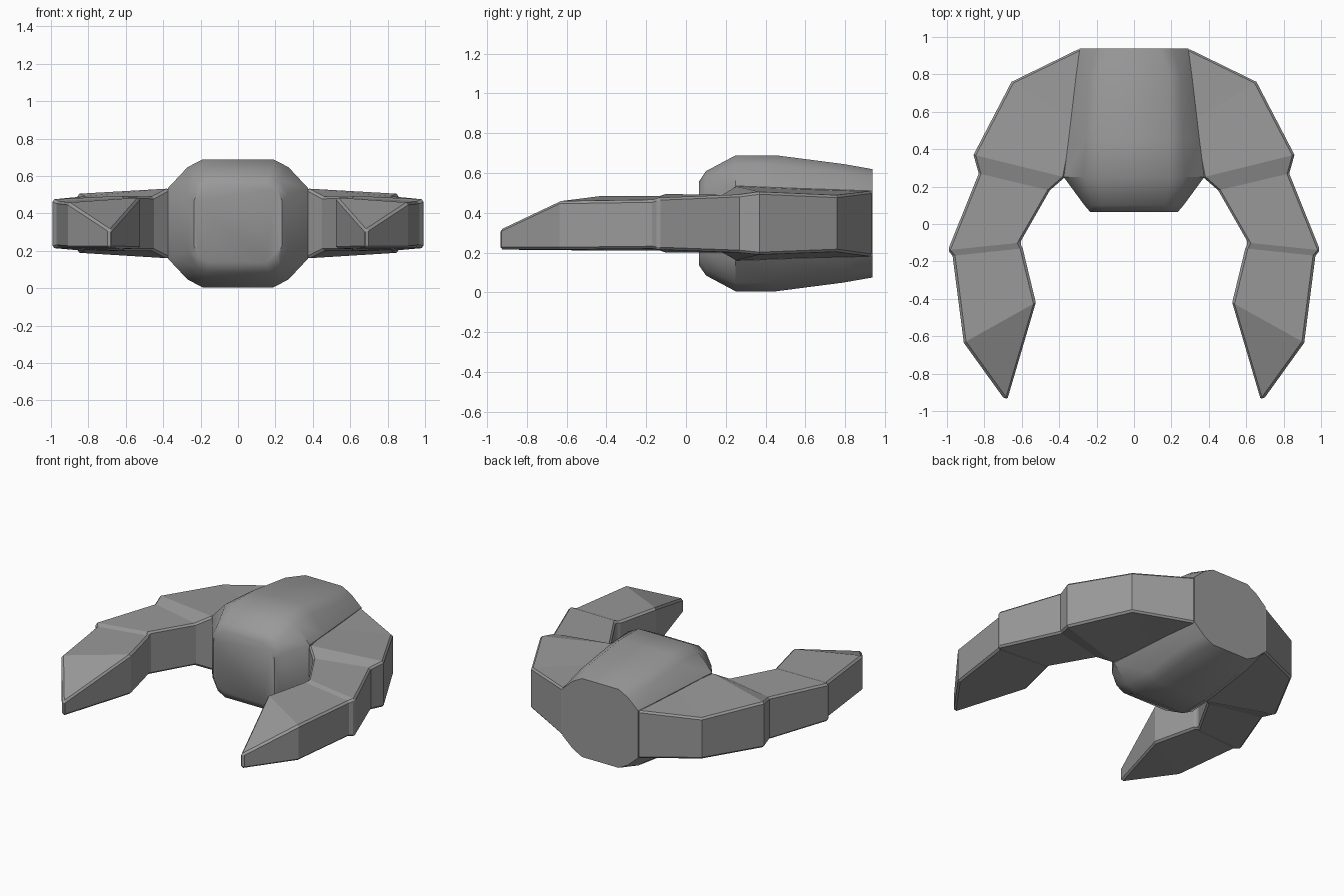
import bpy, bmesh
from math import radians

cube = bpy.data.objects.get("Cube")
if cube:
    bpy.data.objects.remove(cube, do_unlink=True)

grey = bpy.data.materials.new("hull_grey")
grey.use_nodes = True
color = (0.32, 0.32, 0.32, 1)
grey.diffuse_color = color
grey.node_tree.nodes["Principled BSDF"].inputs["Base Color"].default_value = color


def loft(name, rings):
    """Skin a row of equal-length rings and cap both ends."""
    bm = bmesh.new()
    rows = [[bm.verts.new(p) for p in ring] for ring in rings]
    n = len(rows[0])
    for a, b in zip(rows, rows[1:]):
        for i in range(n):
            j = (i + 1) % n
            bm.faces.new((a[i], a[j], b[j], b[i]))
    bm.faces.new(rows[0])
    bm.faces.new(rows[-1])
    bmesh.ops.recalc_face_normals(bm, faces=bm.faces)
    mesh = bpy.data.meshes.new(name)
    bm.to_mesh(mesh)
    bm.free()
    mesh.materials.append(grey)
    obj = bpy.data.objects.new(name, mesh)
    bpy.context.collection.objects.link(obj)
    return obj


def smooth(obj, angle):
    bpy.ops.object.select_all(action="DESELECT")
    obj.select_set(True)
    bpy.context.view_layer.objects.active = obj
    bpy.ops.object.shade_smooth_by_angle(angle=radians(angle))


# Central body: chamfered sections, symmetric in x and about its mid height
MID = 0.347


def body_ring(y, top, shoulder, corner):
    quarter = [top, shoulder, corner]
    right = quarter + [(x, -h) for x, h in reversed(quarter)]
    outline = right + [(-x, h) for x, h in reversed(right)]
    return [(x, y, MID + h) for x, h in outline]


body = loft("body", [
    body_ring(0.065, (0.15, 0.21), (0.21, 0.18), (0.235, 0.12)),
    body_ring(0.10, (0.17, 0.262), (0.225, 0.23), (0.265, 0.15)),
    body_ring(0.25, (0.19, 0.342), (0.27, 0.30), (0.375, 0.188)),
    body_ring(0.45, (0.19, 0.342), (0.26, 0.295), (0.35, 0.18)),
    body_ring(0.79, (0.19, 0.298), (0.25, 0.255), (0.31, 0.168)),
    body_ring(0.938, (0.14, 0.272), (0.21, 0.235), (0.29, 0.163)),
])
smooth(body, 35)


# Curved claw arms: inner point, outer point, each with bottom and top height
def arm_ring(inner, outer):
    (xi, yi, bi, ti), (xo, yo, bo, to) = inner, outer
    return [(xi, yi, bi), (xi, yi, ti), (xo, yo, to), (xo, yo, bo)]


arm = loft("claw_arms", [
    arm_ring((0.25, 0.90, 0.18, 0.51), (0.29, 0.938, 0.18, 0.51)),
    arm_ring((0.31, 0.55, 0.17, 0.52), (0.655, 0.76, 0.205, 0.488)),
    arm_ring((0.37, 0.25, 0.16, 0.533), (0.858, 0.37, 0.19, 0.505)),
    arm_ring((0.45, 0.18, 0.20, 0.49), (0.83, 0.27, 0.20, 0.492)),
    arm_ring((0.61, -0.10, 0.20, 0.495), (0.995, -0.14, 0.215, 0.475)),
    arm_ring((0.595, -0.13, 0.21, 0.485), (0.97, -0.17, 0.22, 0.465)),
    arm_ring((0.525, -0.42, 0.21, 0.485), (0.91, -0.635, 0.215, 0.458)),
    arm_ring((0.675, -0.93, 0.215, 0.315), (0.692, -0.938, 0.215, 0.315)),
])
bevel = arm.modifiers.new("rim_bevel", "BEVEL")
bevel.width = 0.012
bevel.segments = 1
bevel.limit_method = "ANGLE"
bevel.angle_limit = radians(55)
arm.modifiers.new("mirror", "MIRROR").use_mirror_merge = False
